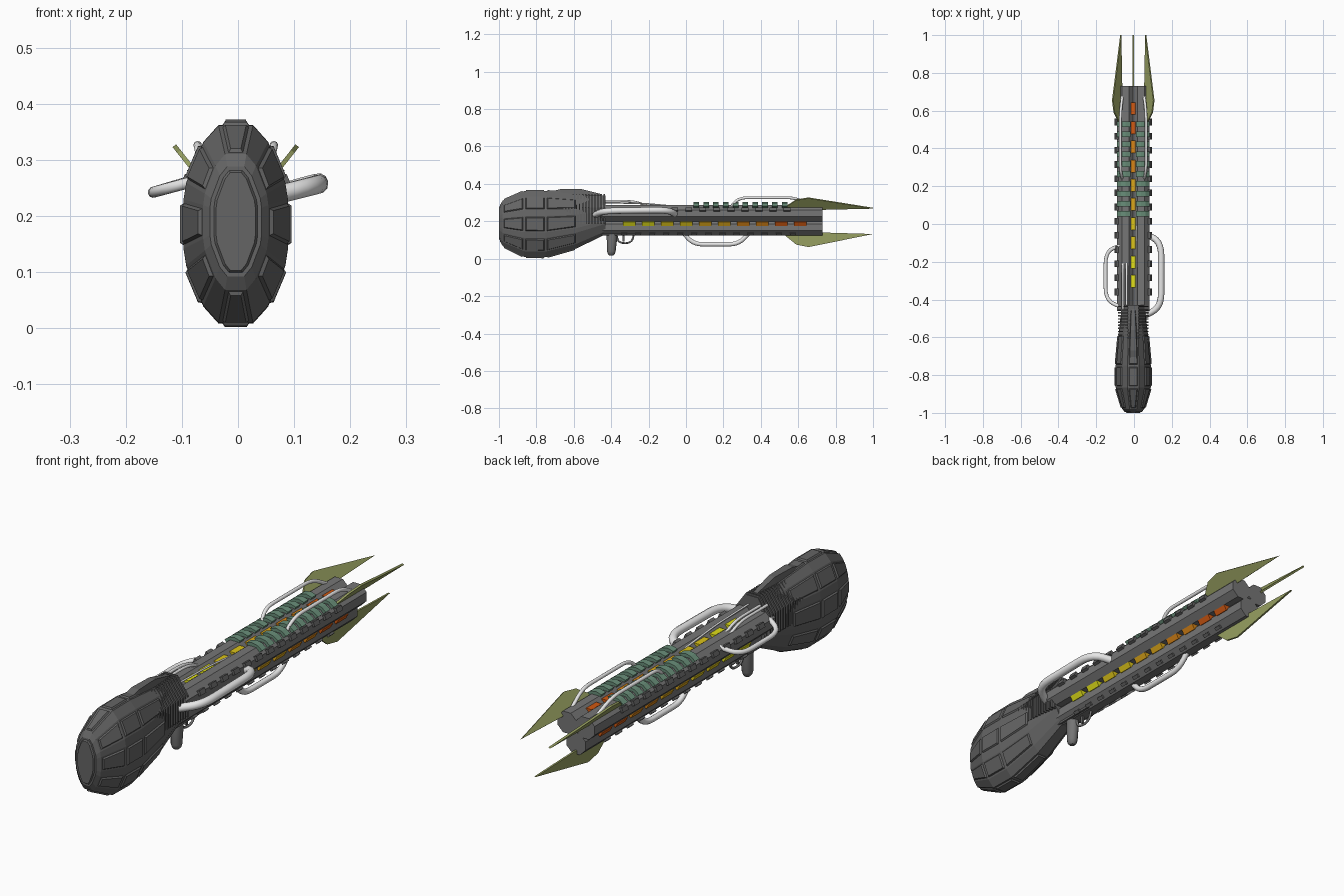
import bpy, bmesh, math
from mathutils import Matrix, Vector

if "Cube" in bpy.data.objects:
    bpy.data.objects.remove(bpy.data.objects["Cube"])

SHIFT = -0.004  # the gun body sits slightly left of the bounding box centre


def material(name, c):
    m = bpy.data.materials.new(name)
    m.diffuse_color = (*c, 1)
    m.use_nodes = True
    m.node_tree.nodes["Principled BSDF"].inputs["Base Color"].default_value = m.diffuse_color
    return m


STOCK = material("dark grey", (0.13, 0.13, 0.13))
BODY = material("gunmetal grey", (0.18, 0.18, 0.18))
PIPE = material("pale grey", (0.80, 0.80, 0.80))
OLIVE = material("olive", (0.31, 0.35, 0.12))
GREEN = material("coil green", (0.14, 0.27, 0.19))
GLOW = [material("glow " + n, c) for n, c in (
    ("yellow", (0.75, 0.74, 0.01)), ("gold", (0.72, 0.55, 0.01)), ("amber", (0.70, 0.38, 0.01)),
    ("orange", (0.68, 0.23, 0.008)), ("red", (0.64, 0.10, 0.006)))]


def finish(bm, name, mats, smooth=False):
    bmesh.ops.recalc_face_normals(bm, faces=bm.faces)
    me = bpy.data.meshes.new(name)
    bm.to_mesh(me)
    bm.free()
    for m in mats:
        me.materials.append(m)
    ob = bpy.data.objects.new(name, me)
    ob.location.x = SHIFT
    bpy.context.collection.objects.link(ob)
    if smooth:
        bpy.context.view_layer.objects.active = ob
        ob.select_set(True)
        bpy.ops.object.shade_smooth_by_angle(angle=math.radians(40))
        ob.select_set(False)
    return ob


def loft(bm, rings):
    """Skin a list of closed rings and cap both ends; returns the faces."""
    vs = [[bm.verts.new(p) for p in r] for r in rings]
    n = len(vs[0])
    faces = [bm.faces.new(vs[0]), bm.faces.new(vs[-1])]
    for a, b in zip(vs, vs[1:]):
        faces += [bm.faces.new((a[i], a[(i + 1) % n], b[(i + 1) % n], b[i])) for i in range(n)]
    return faces


def prism(bm, pts, y0, y1):
    return loft(bm, [[(x, y, z) for x, z in pts] for y in (y0, y1)])


def box(bm, centre, size, tilt=0.0, mat=0):
    M = Matrix.Translation(centre) @ Matrix.Rotation(tilt, 4, 'Y') @ Matrix.Diagonal((*size, 1))
    r = bmesh.ops.create_cube(bm, size=1, matrix=M)
    for f in {f for v in r['verts'] for f in v.link_faces}:
        f.material_index = mat


def pipe(name, pts, radius, fillet=.05, mat=PIPE):
    """Tube along a polyline whose corners are rounded."""
    p = [Vector(q) for q in pts]
    path = [p[0]]
    for a, b, c in zip(p, p[1:], p[2:]):
        u = b + (a - b).normalized() * min(fillet, (a - b).length * .48)
        v = b + (c - b).normalized() * min(fillet, (c - b).length * .48)
        path += [u * (1 - t) ** 2 + b * 2 * t * (1 - t) + v * t * t for t in (0, .2, .4, .6, .8, 1)]
    path.append(p[-1])
    cu = bpy.data.curves.new(name, 'CURVE')
    cu.dimensions = '3D'
    cu.bevel_depth = radius
    cu.bevel_resolution = 3
    cu.use_fill_caps = True
    sp = cu.splines.new('POLY')
    sp.points.add(len(path) - 1)
    for q, co in zip(sp.points, path):
        q.co = (*co, 1)
    sp.use_smooth = True
    cu.materials.append(mat)
    ob = bpy.data.objects.new(name, cu)
    ob.location.x = SHIFT
    bpy.context.collection.objects.link(ob)
    bpy.context.view_layer.objects.active = ob
    ob.select_set(True)
    bpy.ops.object.convert(target='MESH')
    bpy.context.object.select_set(False)


# Bulbous stock: tall rounded sections, every other strip carrying raised panels
QUARTER = [(.33, 1), (.62, .83), (.95, .42), (1, .25)]
RIGHT = QUARTER + [(x, -z) for x, z in reversed(QUARTER)]
UNIT = RIGHT + [(-x, z) for x, z in reversed(RIGHT)]


def section(y, w, lo, hi):
    return [(x * w, y, (lo + hi) / 2 + z * (hi - lo) / 2) for x, z in UNIT]


bm = bmesh.new()
faces = loft(bm, [section(*s) for s in (
    (-.994, .046, .092, .288), (-.980, .058, .068, .310), (-.865, .093, .010, .361),
    (-.750, .093, .008, .362), (-.585, .078, .055, .345), (-.43, .060, .13, .325))])
bmesh.ops.recalc_face_normals(bm, faces=bm.faces)
panels = [faces[0]] + [faces[2 + band * 16 + i] for band in (1, 2, 3) for i in range(1, 16, 2)]
bmesh.ops.inset_individual(bm, faces=panels, thickness=.007, use_even_offset=True)
bmesh.ops.inset_individual(bm, faces=panels, thickness=.004, depth=.006, use_even_offset=True)
finish(bm, "stock", [STOCK])

# Cooling ribs wrapped round the neck, and the sight rail above
bm = bmesh.new()
for i in range(14):
    y = -.655 + i * .0165
    prism(bm, [(.03, .345), (.08, .275), (.08, .185), (-.08, .185), (-.08, .275), (-.03, .345)],
          y, y + .007)
finish(bm, "cooling_ribs", [STOCK])
bm = bmesh.new()
prism(bm, [(.027, .338), (.066, .275), (.066, .19), (-.066, .19), (-.066, .275), (-.027, .338)],
      -.66, -.43)
loft(bm, [[(s * w, y, z) for s, z in ((1, .33), (.7, t), (-.7, t), (-1, .33))]
          for y, w, t in ((-.71, .026, .362), (-.67, .026, .372), (-.56, .02, .372), (-.45, .014, .345))])
finish(bm, "neck_and_rail", [STOCK])

# Three octagonal barrels, two above and one below, round a slim core
D, ZT, ZB, R = .042, .243, .168, .044
bm = bmesh.new()
for cx, cz, r in ((D, ZT, R), (-D, ZT, R), (0, ZB, R), (0, .215, .034)):
    c = r / math.cos(math.pi / 8)
    prism(bm, [(cx + c * math.cos(math.pi * (2 * k + 1) / 8), cz + c * math.sin(math.pi * (2 * k + 1) / 8))
               for k in range(8)], -.46, .73 if r == R else .70)
finish(bm, "barrels", [BODY])

# Glowing cells in the three grooves between barrels, yellow to red
bm = bmesh.new()
for i in range(10):
    y = -.303 + i * .1016
    box(bm, (0, y, .262), (.026, .066, .034), mat=i // 2)
    for s in (1, -1):
        box(bm, (s * .042, y, .195), (.034, .066, .024), s * math.radians(30), i // 2)
finish(bm, "glow_cells", GLOW)

# Green coil arches over the upper barrels
bm = bmesh.new()
for i in range(10):
    y = .04 + i * .0525
    for s in (1, -1):
        arc = [(r, a) for r, aa in ((.059, (40, 66, 92, 118)), (.041, (118, 92, 66, 40))) for a in aa]
        prism(bm, [(s * (D + r * math.cos(math.radians(a))), ZT + r * math.sin(math.radians(a)))
                   for r, a in arc], y, y + .03)
finish(bm, "coil_arches", [GREEN])

# Small clips along the barrel edges
bm = bmesh.new()
for i in range(13):
    y = -.36 + i * .075
    for s in (1, -1):
        box(bm, (s * .085, y, .262), (.02, .036, .02), -s * math.radians(22))
        box(bm, (s * .030, y + .03, .134), (.014, .03, .014), s * math.radians(45))
finish(bm, "barrel_clips", [STOCK])

# Three pointed muzzle fins, one on the back of each barrel
FIN = [(.52, 0), (.59, .057), (.655, .07), (1.0, 0), (.73, -.008), (.52, -.016)]
for name, bx, bz, dx, dz in (("fin_right", .066, .27, .62, .785), ("fin_left", -.066, .27, -.62, .785),
                             ("fin_bottom", 0, .132, 0, -1)):
    bm = bmesh.new()
    loft(bm, [[(bx + dx * r + t * dz, y, bz + dz * r - t * dx) for y, r in FIN] for t in (-.004, .004)])
    finish(bm, name, [OLIVE])

# Pipes
pipe("side_pipe_right", [(.06, -.05, .235), (.148, -.095, .260), (.148, -.44, .256), (.05, -.49, .232)],
     .017, .075)
pipe("side_pipe_left", [(-.06, -.11, .268), (-.147, -.145, .242), (-.147, -.405, .242), (-.05, -.445, .268)],
     .010, .07)
pipe("lower_pipe", [(0, -.02, .145), (0, .04, .077), (0, .28, .077), (0, .345, .145)], .012)
for s, side in ((1, "right"), (-1, "left")):
    pipe("upper_pipe_" + side, [(s * .055, .23, .265), (s * .068, .28, .326), (s * .068, .59, .326),
                                (s * .055, .70, .265)], .0075)
for i, x in enumerate((-.055, -.035)):
    pipe("neck_tube_%d" % (i + 1), [(x, -.45, .308), (x, -.27, .308), (x, -.18, .27)], .006)
pipe("thin_cable", [(.018, -.44, .30), (.018, -.22, .295), (.018, 0, .275)], .004)

# Grip, trigger guard and trigger
bm = bmesh.new()
loft(bm, [[(rx * math.cos(a * math.pi / 6), yc + ry * math.sin(a * math.pi / 6), z) for a in range(12)]
          for z, yc, rx, ry in ((.15, -.396, .026, .03), (.11, -.396, .024, .028), (.04, -.399, .022, .023),
                                (.026, -.399, .018, .019), (.018, -.399, .010, .011))])
finish(bm, "grip", [BODY], smooth=True)
pipe("trigger_guard", [(0, -.372, .13), (0, -.36, .083), (0, -.29, .083), (0, -.275, .145)], .005, .04, BODY)
bm = bmesh.new()
box(bm, (0, -.335, .115), (.008, .01, .045))
box(bm, (0, -.36, .142), (.06, .19, .03))
finish(bm, "trigger_mount", [STOCK])
